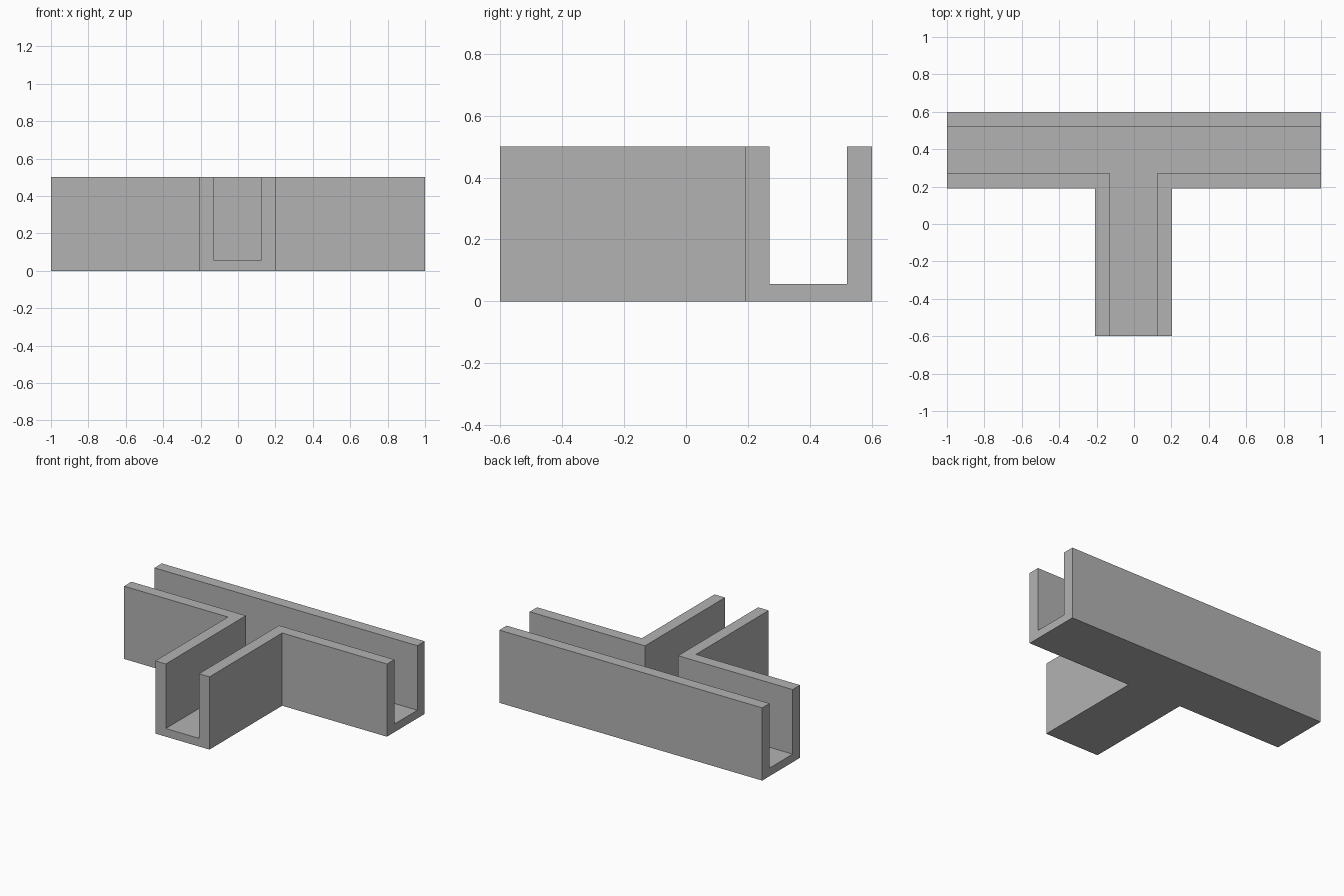
import bpy
import bmesh

cube = bpy.data.objects.get("Cube")
if cube:
    bpy.data.objects.remove(cube, do_unlink=True)

grey = bpy.data.materials.new("plain grey")
grey.use_nodes = True
colour = (0.45, 0.45, 0.45, 1)
grey.diffuse_color = colour
grey.node_tree.nodes["Principled BSDF"].inputs["Base Color"].default_value = colour

STEM_X = -0.003  # the stem sits a hair off centre


def tee_prism(name, half_stem, half_bar, y_front, y_inner, y_back, z_low, z_high):
    """Extrude a T-shaped outline between two heights."""
    left, right = STEM_X - half_stem, STEM_X + half_stem
    outline = [(left, y_front), (right, y_front), (right, y_inner),
               (half_bar, y_inner), (half_bar, y_back), (-half_bar, y_back),
               (-half_bar, y_inner), (left, y_inner)]
    bm = bmesh.new()
    base = bm.faces.new([bm.verts.new((x, y, z_low)) for x, y in outline])
    top = bmesh.ops.extrude_face_region(bm, geom=[base])["geom"]
    bmesh.ops.translate(bm, vec=(0, 0, z_high - z_low),
                        verts=[v for v in top if isinstance(v, bmesh.types.BMVert)])
    bmesh.ops.recalc_face_normals(bm, faces=bm.faces)
    mesh = bpy.data.meshes.new(name)
    bm.to_mesh(mesh)
    bm.free()
    mesh.materials.append(grey)
    obj = bpy.data.objects.new(name, mesh)
    bpy.context.collection.objects.link(obj)
    return obj


# Solid T block, then the open channel cut from its top and three ends
channel = tee_prism("tee_channel", 0.206, 1.0, -0.6, 0.19, 0.6, 0.0, 0.5)
cutter = tee_prism("channel_cutter", 0.126, 1.2, -0.8, 0.27, 0.52, 0.056, 0.7)
cutter.hide_render = True

cut = channel.modifiers.new("channel_cut", "BOOLEAN")
cut.operation = "DIFFERENCE"
cut.solver = "EXACT"
cut.object = cutter
bpy.context.view_layer.objects.active = channel
bpy.ops.object.modifier_apply(modifier=cut.name)
bpy.data.objects.remove(cutter, do_unlink=True)
